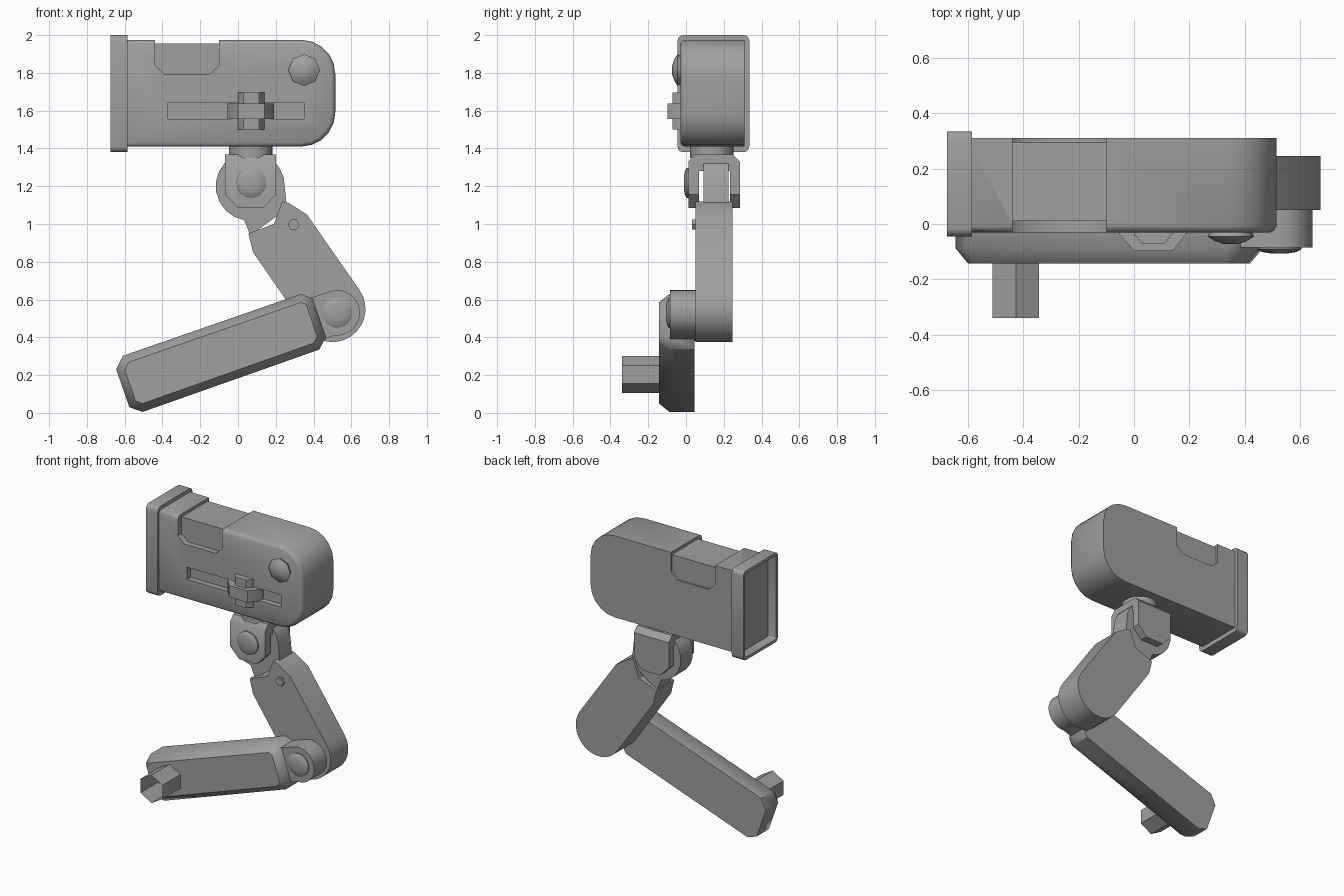
import bpy, bmesh
from math import sin, cos, pi, radians
from mathutils import Vector

if "Cube" in bpy.data.objects:
    bpy.data.objects.remove(bpy.data.objects["Cube"], do_unlink=True)

grey = bpy.data.materials.new("plain grey")
grey.use_nodes = True
grey.diffuse_color = (0.35, 0.35, 0.35, 1)
grey.node_tree.nodes["Principled BSDF"].inputs["Base Color"].default_value = (0.35, 0.35, 0.35, 1)


def arc(cu, cv, r, start, end, steps):
    angles = [radians(start + (end - start) * i / steps) for i in range(steps + 1)]
    return [(cu + r * cos(a), cv + r * sin(a)) for a in angles]


def circle(cu, cv, r, sides, turn=0):
    return arc(cu, cv, r, turn, turn + 360, sides)[:-1]


def inset(pts, amount):
    """Shrink a counter-clockwise outline by a constant distance."""
    out = []
    for i, p in enumerate(pts):
        p = Vector(p)
        a = (p - Vector(pts[i - 1])).normalized()
        b = (Vector(pts[(i + 1) % len(pts)]) - p).normalized()
        na, nb = Vector((-a.y, a.x)), Vector((-b.y, b.x))
        out.append(p + (na + nb) * amount / (1 + na.dot(nb)))
    return out


def loft(name, pts, rings, axis="y", caps=(True, True)):
    """Stack an outline along an axis; each ring is (position, inset)."""
    area = sum(pts[i - 1][0] * p[1] - p[0] * pts[i - 1][1] for i, p in enumerate(pts))
    pts = pts if area > 0 else pts[::-1]
    place = {"x": lambda u, v, d: (d, u, v),
             "y": lambda u, v, d: (u, d, v),
             "z": lambda u, v, d: (u, v, d)}[axis]
    bm = bmesh.new()
    loops = [[bm.verts.new(place(u, v, d)) for u, v in inset(pts, s)] for d, s in rings]
    for low, high in zip(loops, loops[1:]):
        for i in range(len(pts)):
            bm.faces.new((low[i - 1], low[i], high[i], high[i - 1]))
    for use, loop in zip(caps, (loops[0], loops[-1])):
        if use:
            bm.faces.new(loop)
    bmesh.ops.recalc_face_normals(bm, faces=bm.faces)
    mesh = bpy.data.meshes.new(name)
    bm.to_mesh(mesh)
    bm.free()
    mesh.materials.append(grey)
    ob = bpy.data.objects.new(name, mesh)
    bpy.context.collection.objects.link(ob)
    return ob


def rect(u0, u1, v0, v1):
    return [(u0, v0), (u1, v0), (u1, v1), (u0, v1)]


def combine(ob, cutter, operation="DIFFERENCE"):
    cutter.hide_render = True
    mod = ob.modifiers.new("cut", "BOOLEAN")
    mod.operation, mod.object, mod.solver = operation, cutter, "EXACT"
    bpy.context.view_layer.objects.active = ob
    bpy.ops.object.modifier_apply(modifier=mod.name)
    bpy.data.objects.remove(cutter, do_unlink=True)


# Head housing: rounded on one end, soft front edge
outline = ([(-0.605, 1.975), (-0.605, 1.41)]
           + arc(0.335, 1.59, 0.18, -90, 0, 5) + arc(0.335, 1.795, 0.18, 0, 90, 5))
body = loft("head_housing", outline,
            [(0.31, 0), (-0.008, 0), (-0.022, 0.007), (-0.03, 0.022)])

# Wrap-around recess near the top and the slider slot
notch = [(-0.44, 2.1), (-0.44, 1.84), (-0.39, 1.795),
         (-0.15, 1.795), (-0.1, 1.84), (-0.1, 2.1)]
combine(body, loft("front_notch_cutter", notch, [(-0.1, 0), (0.01, 0)]))
combine(body, loft("back_notch_cutter", notch, [(0.297, 0), (0.4, 0)]))
combine(body, loft("top_notch_cutter", rect(-0.44, -0.1, 1.955, 2.1), [(-0.2, 0), (0.5, 0)]))
combine(body, loft("slot_cutter", rect(-0.37, 0.35, 1.555, 1.64), [(-0.1, 0), (0.01, 0)]))

# Hollow end cap
cap = (arc(0.305, 1.97, 0.03, 0, 90, 3) + arc(-0.015, 1.97, 0.03, 90, 180, 3)
       + arc(-0.015, 1.41, 0.03, 180, 270, 3) + arc(0.305, 1.41, 0.03, 270, 360, 3))
loft("end_cap", cap, [(-0.585, 0), (-0.675, 0), (-0.675, 0.02), (-0.615, 0.025)], "x")

# Slider knob and its cross bar
loft("slider_knob", [(-0.055, 0.01), (-0.055, -0.035), (0, -0.098),
                     (0.14, -0.098), (0.19, -0.035), (0.19, 0.01)],
     [(1.557, 0), (1.638, 0)], "z")
loft("slider_bar", [(0, -0.02), (0, -0.035), (0.03, -0.072),
                    (0.11, -0.072), (0.14, -0.035), (0.14, -0.02)],
     [(1.5, 0), (1.695, 0)], "z")

# Domed buttons and pivot bolts
loft("head_button", circle(0.35, 1.815, 0.084, 8),
     [(-0.02, 0.01), (-0.045, 0), (-0.062, 0.025), (-0.073, 0.055)])
for name, u, v, y in (("yoke_bolt", 0.07, 1.217, 0.01), ("elbow_bolt", 0.525, 0.53, -0.085)):
    loft(name, circle(u, v, 0.08, 16),
         [(y + 0.01, 0), (y - 0.006, 0), (y - 0.016, 0.016), (y - 0.021, 0.045)])
loft("arm_screw", circle(0.295, 0.997, 0.031, 6), [(0.06, 0), (0.033, 0)])

# Neck under the head
loft("neck", circle(0.068, 0.137, 0.115, 24), [(1.35, 0), (1.42, 0)], "z")

# Forked yoke
fork = [(0.012, 1.0), (0.012, 1.33), (0.045, 1.367), (0.25, 1.367), (0.285, 1.33),
        (0.285, 1.0), (0.232, 1.0), (0.232, 1.28), (0.07, 1.28), (0.07, 1.0)]
yoke = loft("yoke", fork, [(-0.1, 0), (0.3, 0)], "x")
side = [(-0.068, 1.45), (-0.068, 1.155), (0, 1.085), (0.135, 1.085), (0.2, 1.155), (0.2, 1.45)]
combine(yoke, loft("yoke_outline", side, [(-0.1, 0), (0.4, 0)]), "INTERSECT")

# Upper arm with its tongue inside the yoke
loft("tongue", arc(0.065, 1.2, 0.183, 15, 260, 14) + [(0.065, 0.94), (0.26, 1.08)],
     [(0.092, 0), (0.225, 0)])
loft("upper_arm", arc(0.5, 0.55, 0.175, -146, 34, 14)
     + [(0.365, 1.05), (0.27, 1.11), (0.235, 1.12), (0.19, 1.0), (0.055, 0.95), (0.08, 0.85)],
     [(0.05, 0), (0.245, 0)])

# Lower arm with chamfered front, elbow hub and open hexagonal peg
loft("elbow_hub", arc(0.525, 0.53, 0.12, -95, 108, 16) + [(0.36, 0.6), (0.43, 0.38)],
     [(-0.085, 0), (0.05, 0)])
loft("lower_arm", [(-0.645, 0.23), (-0.575, 0.03), (-0.505, 0.005), (0.43, 0.335),
                   (0.465, 0.4), (0.395, 0.605), (0.335, 0.63), (-0.61, 0.302)],
     [(0.045, 0), (-0.088, 0), (-0.143, 0.042)])
loft("peg", circle(-0.427, 0.203, 0.097, 6, 30), [(-0.12, 0), (-0.34, 0)], caps=(True, False))

# Smooth the rounded parts while keeping hard edges
for ob in bpy.context.collection.objects:
    if ob.type == "MESH" and ob.data.materials and ob.data.materials[0] == grey:
        bpy.ops.object.select_all(action="DESELECT")
        ob.select_set(True)
        bpy.context.view_layer.objects.active = ob
        bpy.ops.object.shade_smooth_by_angle(angle=radians(42))
